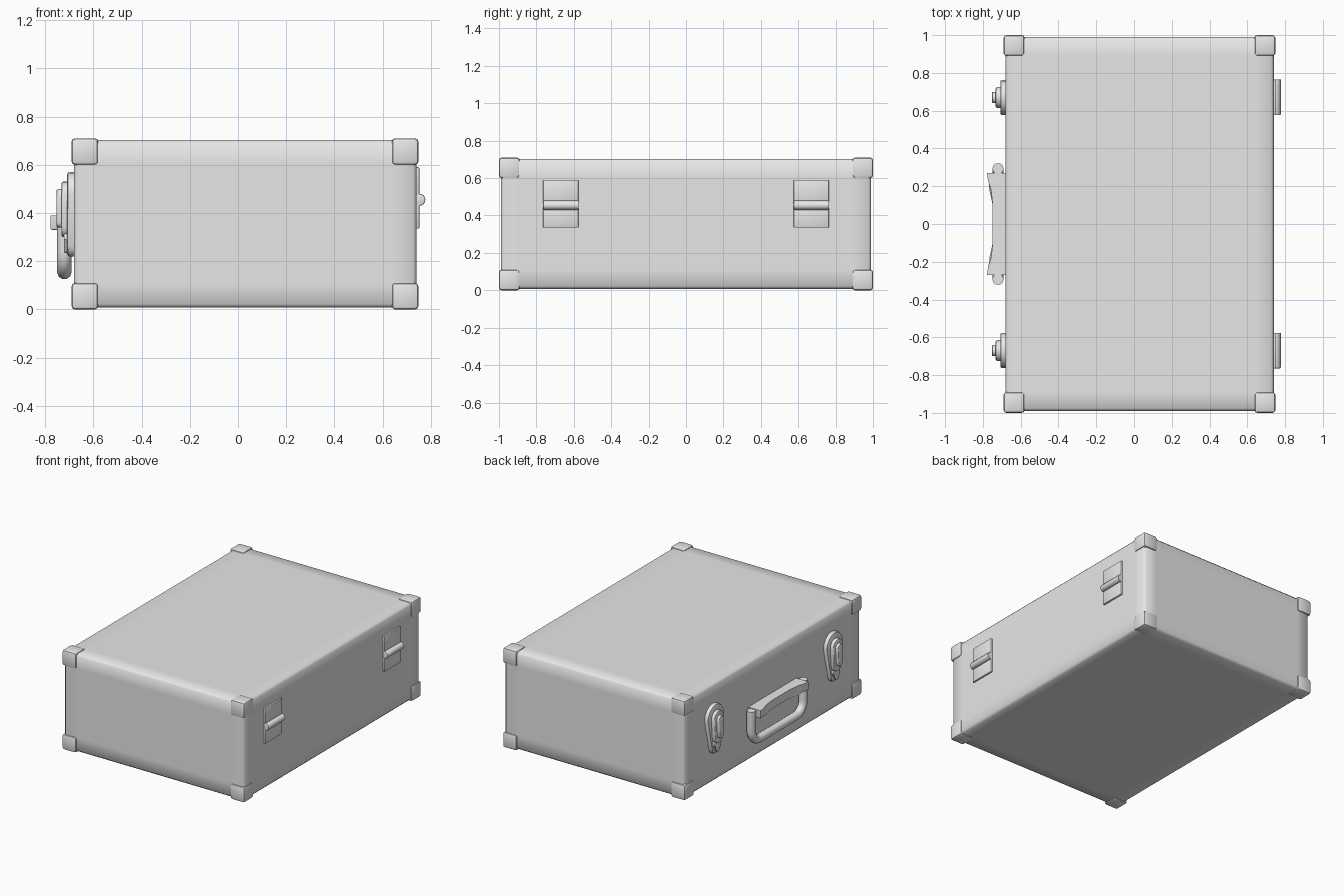
import bpy, bmesh, math
from mathutils import Vector

old = bpy.data.objects.get("Cube")
if old:
    bpy.data.objects.remove(old, do_unlink=True)

grey = bpy.data.materials.new("plain_grey")
grey.use_nodes = True
grey.diffuse_color = (0.8, 0.8, 0.8, 1)
grey.node_tree.nodes["Principled BSDF"].inputs["Base Color"].default_value = (0.8, 0.8, 0.8, 1)


def finish(name, bm, angle=40):
    """Turn a bmesh into a shaded object."""
    bmesh.ops.recalc_face_normals(bm, faces=bm.faces)
    mesh = bpy.data.meshes.new(name)
    bm.to_mesh(mesh)
    bm.free()
    mesh.materials.append(grey)
    obj = bpy.data.objects.new(name, mesh)
    bpy.context.collection.objects.link(obj)
    bpy.ops.object.select_all(action="DESELECT")
    obj.select_set(True)
    bpy.context.view_layer.objects.active = obj
    bpy.ops.object.shade_smooth_by_angle(angle=math.radians(angle))
    return obj


def soften(bm, width, segments=2):
    bmesh.ops.bevel(bm, geom=bm.edges[:], offset=width, segments=segments,
                    profile=0.5, affect="EDGES", clamp_overlap=True)


def box_mesh(lo, hi):
    bm = bmesh.new()
    bmesh.ops.create_cube(bm, size=1)
    lo, hi = Vector(lo), Vector(hi)
    for v in bm.verts:
        v.co = (lo + hi) / 2 + v.co * (hi - lo)
    return bm


def box(name, lo, hi, bevel):
    bm = box_mesh(lo, hi)
    soften(bm, bevel)
    return finish(name, bm)


def prism(name, outline, place, lo, hi, bevel):
    """Extrude a flat outline; place maps (u, v, depth) to a position."""
    bm = bmesh.new()
    rings = [[bm.verts.new(place(u, v, d)) for u, v in outline] for d in (lo, hi)]
    count = len(outline)
    for i in range(count):
        j = (i + 1) % count
        bm.faces.new((rings[0][i], rings[0][j], rings[1][j], rings[1][i]))
    bm.faces.new(rings[0])
    bm.faces.new(rings[1])
    rim = [e for e in bm.edges if all(v in rings[0] for v in e.verts)]
    bmesh.ops.bevel(bm, geom=rim, offset=bevel, segments=2, profile=0.5, affect="EDGES")
    return finish(name, bm)


def capsule(cy, half, top, bottom, foot):
    """Arched top of width 2*half, narrowing to a rounded foot."""
    pts = []
    for r, cz, start in ((half, top - half, 0), (foot, bottom + foot, math.pi)):
        for k in range(9):
            a = start + math.pi * k / 8
            pts.append((cy + r * math.cos(a), cz + r * math.sin(a)))
    return pts


# Case body with loops near the edges for soft shading
low, high = Vector((-0.68, -0.99, 0.008)), Vector((0.74, 0.99, 0.702))
bm = box_mesh(low, high)
soften(bm, 0.014, 1)
for axis in range(3):
    normal = Vector([float(i == axis) for i in range(3)])
    for corner, shift in ((low, 0.1), (high, -0.1)):
        bmesh.ops.bisect_plane(bm, geom=bm.verts[:] + bm.edges[:] + bm.faces[:],
                               plane_co=corner + normal * shift, plane_no=normal)
finish("case_body", bm, 80)

# Corner protectors
c = 0.11
for sx, x in (("right", -0.69), ("left", 0.748 - c)):
    for sy, y in (("front", -1), ("back", 1 - c)):
        for sz, z in (("bottom", 0), ("top", 0.71 - c)):
            box(f"corner_{sy}_{sx}_{sz}", (x, y, z), (x + c, y + c, z + c), 0.014)

# Hinges and latches, one pair at each end
def side_x(u, v, d):
    return (d, u, v)


for side, y in (("front", -0.67), ("back", 0.67)):
    w = 0.094
    box(f"hinge_upper_leaf_{side}", (0.73, y - w, 0.46), (0.752, y + w, 0.59), 0.004)
    box(f"hinge_lower_leaf_{side}", (0.73, y - w, 0.335), (0.752, y + w, 0.45), 0.004)
    barrel = [(0.752 + 0.025 * math.cos(k * math.tau / 16),
               0.455 + 0.025 * math.sin(k * math.tau / 16)) for k in range(16)]
    prism(f"hinge_barrel_{side}", barrel, lambda u, v, d: (u, d, v), y - w, y + w, 0.004)

    prism(f"latch_plate_{side}", capsule(y, 0.093, 0.57, 0.22, 0.045),
          side_x, -0.708, -0.67, 0.01)
    prism(f"latch_loop_{side}", capsule(y, 0.055, 0.53, 0.3, 0.045),
          side_x, -0.732, -0.7, 0.008)
    prism(f"latch_lever_{side}", capsule(y, 0.03, 0.5, 0.34, 0.022),
          side_x, -0.752, -0.72, 0.006)
    prism(f"latch_tip_{side}", capsule(y, 0.04, 0.33, 0.235, 0.015),
          side_x, -0.722, -0.7, 0.005)

# Handle mount with flared ends
half = [(-0.675, 0.27), (-0.778, 0.27), (-0.772, 0.225), (-0.757, 0.18), (-0.748, 0.1)]
outline = half + [(x, -y) for x, y in reversed(half)]
prism("handle_mount", outline, lambda u, v, d: (u, v, d), 0.33, 0.39, 0.008)

# Carrying grip hanging from the mount
path = [(0.293, 0.385), (0.293, 0.24)]
for k in range(1, 7):
    a = math.radians(15 * k)
    path.append((0.208 + 0.085 * math.cos(a), 0.24 - 0.085 * math.sin(a)))
path += [(-y, z) for y, z in reversed(path)]
curve = bpy.data.curves.new("handle_grip", "CURVE")
curve.dimensions = "3D"
curve.bevel_depth = 0.03
curve.bevel_resolution = 3
curve.use_fill_caps = True
spline = curve.splines.new("POLY")
spline.points.add(len(path) - 1)
for point, (y, z) in zip(spline.points, path):
    point.co = (-0.72, y, z, 1)
curve.materials.append(grey)
grip = bpy.data.objects.new("handle_grip", curve)
bpy.context.collection.objects.link(grip)
bpy.ops.object.select_all(action="DESELECT")
grip.select_set(True)
bpy.context.view_layer.objects.active = grip
bpy.ops.object.convert(target="MESH")
bpy.ops.object.shade_smooth_by_angle(angle=math.radians(40))
